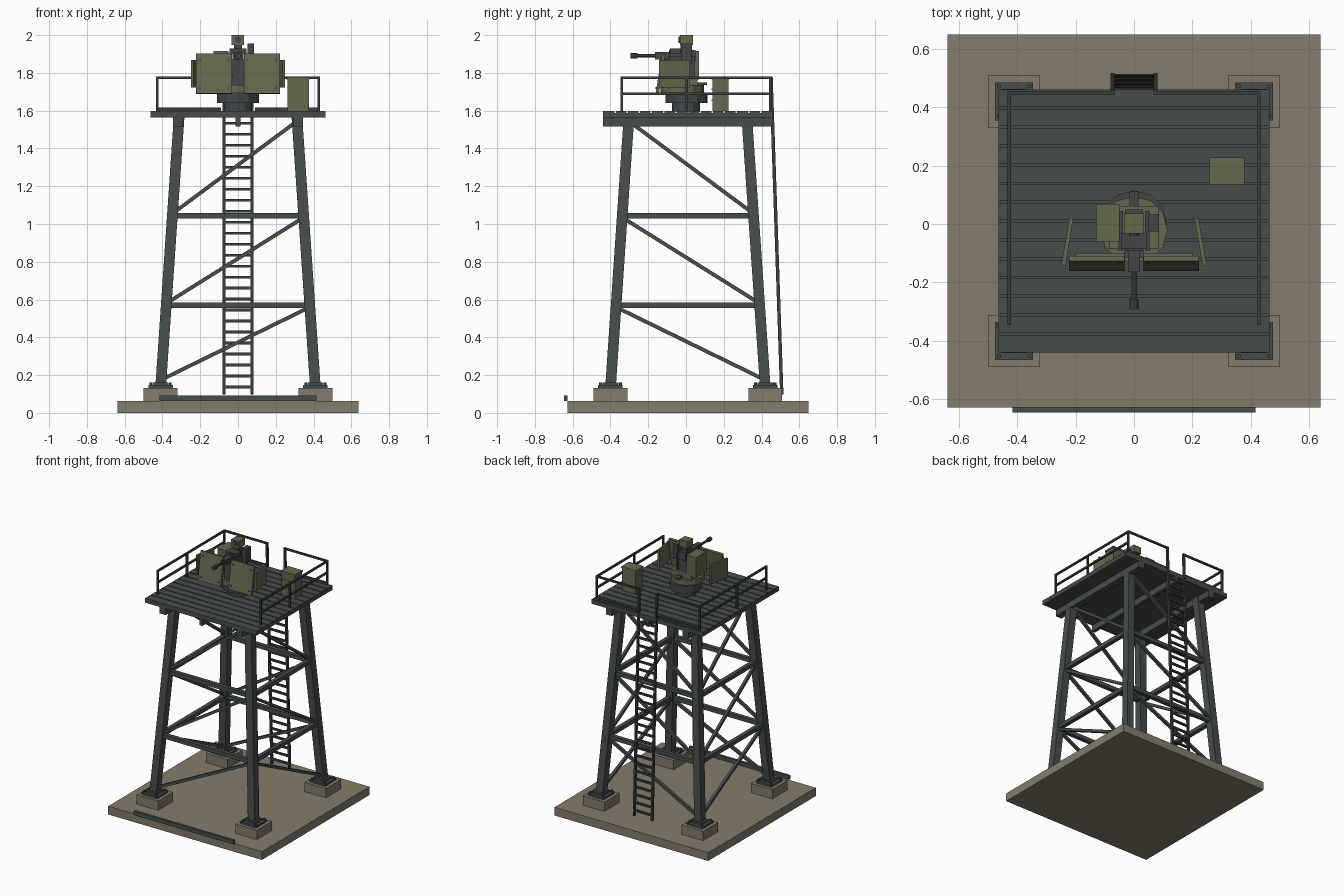
import bpy, bmesh, math
from mathutils import Vector, Matrix

if "Cube" in bpy.data.objects:
    bpy.data.objects.remove(bpy.data.objects["Cube"])

CY = 0.01  # tower centre in y


def material(name, rgb):
    m = bpy.data.materials.new(name)
    m.diffuse_color = (*rgb, 1)
    m.use_nodes = True
    m.node_tree.nodes["Principled BSDF"].inputs["Base Color"].default_value = m.diffuse_color
    return m


CONCRETE = material("concrete", (0.235, 0.198, 0.147))
STEEL = material("painted_steel", (0.062, 0.075, 0.068))
RAIL = material("dark_steel", (0.042, 0.049, 0.047))
OLIVE = material("olive_paint", (0.130, 0.138, 0.077))
GUN = material("gun_metal", (0.056, 0.062, 0.066))


class Part:
    """Collects simple solids into one named object."""

    def __init__(self, name, mat):
        self.name, self.mat, self.bm = name, mat, bmesh.new()

    def box(self, x0, x1, y0, y1, z0, z1):
        m = Matrix.Translation(((x0 + x1) / 2, (y0 + y1) / 2, (z0 + z1) / 2))
        m = m @ Matrix.Diagonal((x1 - x0, y1 - y0, z1 - z0, 1))
        bmesh.ops.create_cube(self.bm, size=1, matrix=m)

    def frame(self, p, q):
        p, q = Vector(p), Vector(q)
        d = (q - p).normalized()
        ref = Vector((0, 1, 0)) if abs(d.x) > 0.5 else Vector((1, 0, 0))
        a = (ref - d * ref.dot(d)).normalized()
        m = Matrix((a, d.cross(a), d)).transposed().to_4x4()
        return Matrix.Translation((p + q) / 2) @ m, (q - p).length

    def bar(self, p, q, w, h=None):
        m, length = self.frame(p, q)
        bmesh.ops.create_cube(self.bm, size=1,
                              matrix=m @ Matrix.Diagonal((w, h or w, length, 1)))

    def rod(self, p, q, r, n=8):
        m, length = self.frame(p, q)
        bmesh.ops.create_cone(self.bm, cap_ends=True, segments=n, radius1=r,
                              radius2=r, depth=length, matrix=m)

    def done(self):
        me = bpy.data.meshes.new(self.name)
        self.bm.to_mesh(me)
        self.bm.free()
        me.materials.append(self.mat)
        ob = bpy.data.objects.new(self.name, me)
        bpy.context.collection.objects.link(ob)
        return ob


CORNERS = [(sx, sy) for sx in (-1, 1) for sy in (-1, 1)]


def half(z):  # half spacing of the leaning legs at height z
    return 0.41 - 0.097 * (z - 0.13) / 1.42


# Ground slab and kerb beam
p = Part("ground_slab", CONCRETE)
p.box(-0.638, 0.638, -0.628, 0.648, 0, 0.062)
p.done()
p = Part("kerb_beam", STEEL)
p.box(-0.415, 0.415, -0.645, -0.627, 0.062, 0.092)
p.done()

# Footings, base plates with bolts
foot, plate = Part("footings", CONCRETE), Part("base_plates", STEEL)
for sx, sy in CORNERS:
    x, y = sx * 0.41, CY + sy * 0.41
    foot.box(x - 0.089, x + 0.089, y - 0.089, y + 0.089, 0.055, 0.132)
    plate.box(x - 0.065, x + 0.065, y - 0.065, y + 0.065, 0.132, 0.147)
    plate.box(x - 0.042, x + 0.042, y - 0.042, y + 0.042, 0.147, 0.16)
    for bx, by in CORNERS:
        plate.rod((x + bx * 0.052, y + by * 0.052, 0.14),
                  (x + bx * 0.052, y + by * 0.052, 0.16), 0.008, 6)
foot.done()
plate.done()

# Leaning legs
p = Part("legs", STEEL)
for sx, sy in CORNERS:
    a, b = half(0.145), half(1.565)
    p.bar((sx * a, CY + sy * a, 0.145), (sx * b, CY + sy * b, 1.565), 0.056)
p.done()

# Horizontal ties and one diagonal per bay on each face
ties, braces = Part("horizontal_ties", STEEL), Part("diagonal_braces", STEEL)
for s in (-1, 1):
    for z in (0.57, 1.044):
        h = half(z)
        ties.bar((-h, CY + s * h, z), (h, CY + s * h, z), 0.03)
        ties.bar((s * h, CY - h, z), (s * h, CY + h, z), 0.03)
    for z0, z1 in ((0.175, 0.56), (0.58, 1.035), (1.055, 1.545)):
        a, b = half(z0), half(z1)
        braces.bar((-a, CY + s * a, z0), (b, CY + s * b, z1), 0.02)
        braces.bar((s * a, CY + a, z0), (s * b, CY - b, z1), 0.02)
ties.done()
braces.done()

# Deck joists and grooved plank deck
p = Part("deck_joists", STEEL)
for x, w in ((-0.318, 0.026), (0, 0.013), (0.318, 0.026)):
    p.box(x - w, x + w, -0.44, 0.46, 1.517, 1.567)
p.done()
p = Part("deck_planks", STEEL)
p.box(-0.463, 0.463, -0.44, 0.46, 1.565, 1.588)
N = 14
step = 0.9 / N
for i in range(N):
    y = -0.44 + i * step
    p.box(-0.463, 0.463, y + (0.004 if i else 0),
          y + step - (0.004 if i < N - 1 else 0), 1.58, 1.598)
p.done()

# Guard rails: both sides and the back, with a gap at the ladder
p = Part("guard_rails", RAIL)
for s in (-1, 1):
    x = s * 0.427
    for y in (-0.34, 0.005, 0.447):
        p.bar((x, y, 1.59), (x, y, 1.782), 0.013)
    for z in (1.775, 1.69):
        p.bar((x, -0.346, z), (x, 0.45, z), 0.013)
    p.bar((x, 0.449, 1.775), (s * 0.078, 0.449, 1.775), 0.013)
    p.box(min(x, s * 0.09), max(x, s * 0.09), 0.444, 0.456, 1.595, 1.616)
p.done()

# Ladder
p = Part("ladder", RAIL)


def ladder_y(z):
    return 0.507 - 0.057 * (z - 0.1) / 1.68


for s in (-1, 1):
    p.bar((s * 0.074, ladder_y(0.097), 0.097), (s * 0.074, ladder_y(1.78), 1.78), 0.014, 0.018)
for i in range(25):
    z = 0.137 + i * 0.0582
    p.bar((-0.074, ladder_y(z), z), (0.074, ladder_y(z), z), 0.014)
p.done()

# Storage locker on the deck
p = Part("locker", OLIVE)
p.box(0.262, 0.375, 0.14, 0.224, 1.597, 1.765)
p.box(0.258, 0.379, 0.135, 0.227, 1.765, 1.778)
for z in (1.65, 1.71):
    p.box(0.262, 0.375, 0.136, 0.14, z, z + 0.008)
p.done()

# Pedestal and turning base
p = Part("pedestal", GUN)
p.rod((0, 0, 1.595), (0, 0, 1.645), 0.075, 12)
p.rod((0, 0.003, 1.64), (0, 0.003, 1.695), 0.112, 12)
p.done()
p = Part("turret_base", OLIVE)
p.rod((0, -0.02, 1.693), (0, -0.02, 1.735), 0.115, 12)
p.box(-0.085, 0.085, -0.085, 0.062, 1.73, 1.775)
p.done()

# Gun cradle: two cheeks, cross block and rear handle
p = Part("gun_cradle", GUN)
for s in (-1, 1):
    p.box(s * 0.045 - 0.008, s * 0.045 + 0.008, -0.09, 0.045, 1.76, 1.89)
p.box(-0.032, 0.032, -0.115, 0.04, 1.7, 1.87)
p.box(-0.015, 0.015, 0.06, 0.112, 1.735, 1.75)
p.done()

# Gun receiver and barrel
p = Part("gun", GUN)
p.box(-0.03, 0.03, -0.09, 0.05, 1.86, 1.92)
p.box(-0.018, 0.018, -0.165, -0.085, 1.87, 1.91)
p.rod((0, -0.16, 1.89), (0, -0.29, 1.89), 0.009)
p.rod((0, -0.257, 1.89), (0, -0.293, 1.89), 0.015)
p.box(-0.045, 0.045, -0.085, -0.03, 1.9, 1.93)
p.box(-0.02, 0.02, -0.03, 0.02, 1.91, 1.952)
p.box(0.05, 0.085, -0.025, 0.032, 1.85, 1.955)
p.done()

# Sight head and ammunition box
p = Part("sight_head", OLIVE)
p.box(-0.034, 0.032, -0.033, 0.036, 1.948, 2.0)
p.done()
p = Part("sight_lens", GUN)
p.rod((0, -0.03, 1.975), (0, -0.04, 1.975), 0.018, 10)
p.done()
p = Part("ammo_box", OLIVE)
p.box(-0.13, -0.05, -0.06, 0.068, 1.765, 1.917)
p.done()

# Sloped front shields with rivets, and angled side wings
p, rivets = Part("front_shields", OLIVE), Part("shield_rivets", GUN)
for s in (-1, 1):
    p.bar((s * 0.127, -0.152, 1.69), (s * 0.127, -0.118, 1.9), 0.19, 0.018)
    for x in (0.05, 0.2):
        for z in (1.72, 1.87):
            y = -0.16 + 0.034 * (z - 1.69) / 0.21
            rivets.rod((s * x, y + 0.004, z), (s * x, y - 0.006, z), 0.006, 6)
    p.box(min(s * 0.03, s * 0.2), max(s * 0.03, s * 0.2), -0.125, -0.1, 1.77, 1.79)
p.done()
rivets.done()
p = Part("side_wings", OLIVE)
for s in (-1, 1):
    p.bar((s * 0.242, -0.143, 1.795), (s * 0.214, 0.02, 1.795), 0.014, 0.145)
p.done()
